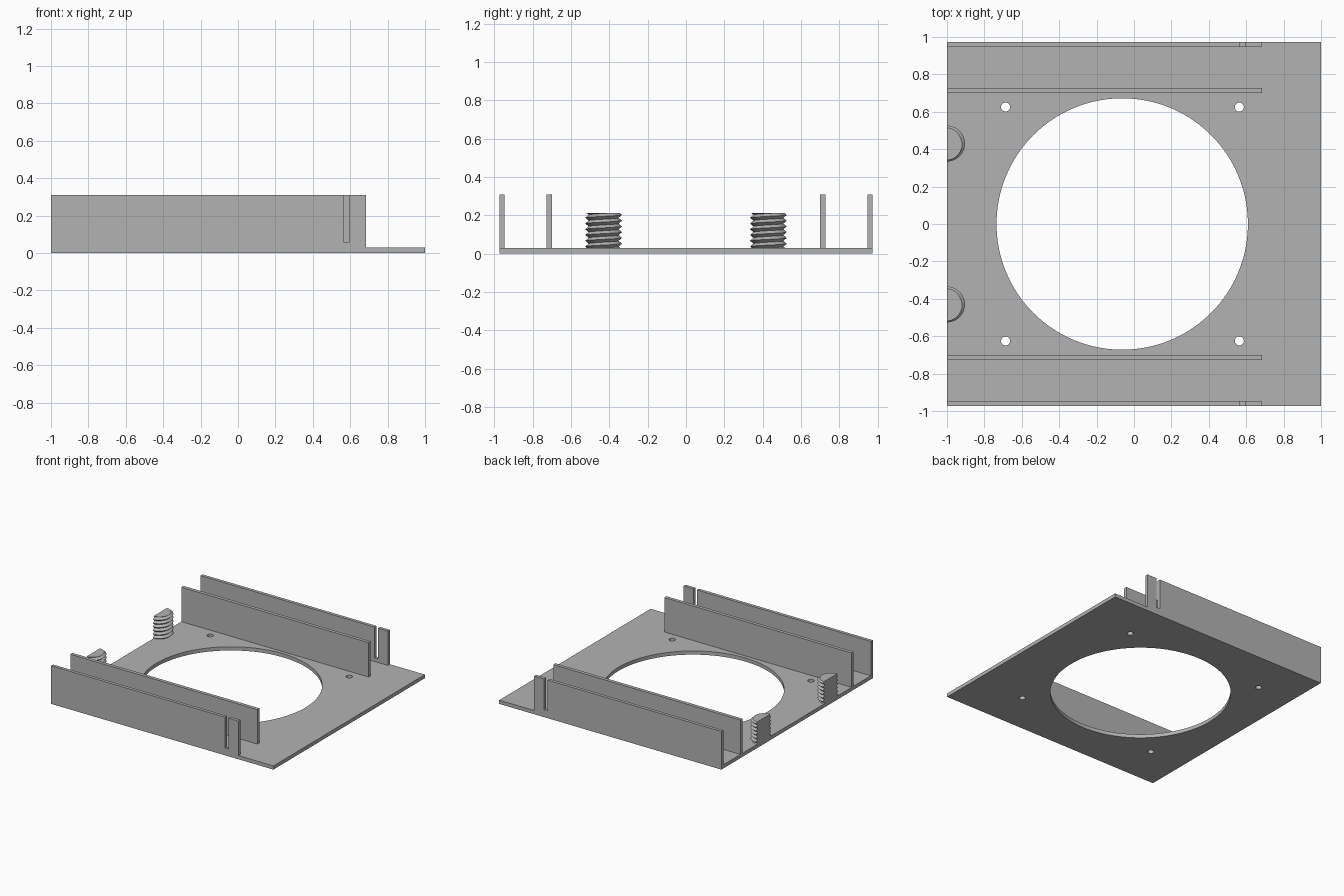
import bpy, bmesh, math

cube = bpy.data.objects.get("Cube")
if cube:
    bpy.data.objects.remove(cube, do_unlink=True)

grey = bpy.data.materials.new("plain grey")
grey.use_nodes = True
COLOUR = (0.45, 0.45, 0.45, 1)
grey.diffuse_color = COLOUR
grey.node_tree.nodes["Principled BSDF"].inputs["Base Color"].default_value = COLOUR

HALF_Y = 0.973
BASE_TOP = 0.03
WALL_TOP = 0.31
WALL_END = 0.685


def make_object(name, bm):
    bmesh.ops.recalc_face_normals(bm, faces=bm.faces)
    mesh = bpy.data.meshes.new(name)
    bm.to_mesh(mesh)
    bm.free()
    mesh.materials.append(grey)
    obj = bpy.data.objects.new(name, mesh)
    bpy.context.collection.objects.link(obj)
    return obj


def extrude_profile(name, points, direction):
    """Close a flat outline and push it along a direction."""
    bm = bmesh.new()
    face = bm.faces.new([bm.verts.new(p) for p in points])
    ext = bmesh.ops.extrude_face_region(bm, geom=[face], use_keep_orig=True)
    moved = [g for g in ext["geom"] if isinstance(g, bmesh.types.BMVert)]
    bmesh.ops.translate(bm, verts=moved, vec=direction)
    return make_object(name, bm)


def drill(target, x, y, radius, segments):
    """Cut a round hole straight through the plate."""
    ring = [(x + radius * math.cos(math.tau * i / segments),
             y + radius * math.sin(math.tau * i / segments), -0.1)
            for i in range(segments)]
    cutter = extrude_profile("hole_cutter", ring, (0, 0, 0.3))
    cutter.hide_render = True
    mod = target.modifiers.new("hole", "BOOLEAN")
    mod.operation = "DIFFERENCE"
    mod.solver = "EXACT"
    mod.object = cutter
    bpy.context.view_layer.objects.active = target
    bpy.ops.object.modifier_apply(modifier=mod.name)
    bpy.data.objects.remove(cutter, do_unlink=True)


# Base plate with the large opening and four screw holes
plate = extrude_profile(
    "base_plate",
    [(-1, -HALF_Y, 0), (1, -HALF_Y, 0), (1, HALF_Y, 0), (-1, HALF_Y, 0)],
    (0, 0, BASE_TOP))
drill(plate, -0.063, 0, 0.672, 128)
for hx in (-0.687, 0.563):
    for hy in (-0.625, 0.625):
        drill(plate, hx, hy, 0.024, 32)

# Rails: plain inner walls, outer walls with a narrow slot open at the top
inner = [(-1, BASE_TOP), (WALL_END, BASE_TOP), (WALL_END, WALL_TOP), (-1, WALL_TOP)]
outer = inner[:3] + [(0.597, WALL_TOP), (0.597, 0.06),
                     (0.565, 0.06), (0.565, WALL_TOP)] + inner[3:]
for side, label in ((1, "back"), (-1, "front")):
    for kind, profile, y, thick in (("inner", inner, 0.70, 0.028),
                                    ("outer", outer, HALF_Y - 0.026, 0.026)):
        extrude_profile(f"{label}_{kind}_wall",
                        [(x, side * y, z) for x, z in profile],
                        (0, side * thick, 0))


def threaded_half_post(name, y, z0=BASE_TOP, z1=0.212, pitch=0.03,
                       r_out=0.096, r_in=0.078, steps=24):
    """Half of a screw, sliced flat along the plate's edge."""
    bm = bmesh.new()
    rows = 2 * int((z1 - z0) / pitch + 4)
    columns = []
    for i in range(steps + 1):
        angle = math.pi * (i / steps - 0.5)
        shift = pitch * angle / math.tau
        column = []
        for k in range(rows + 1):
            z = min(max(z0 + shift + pitch * (k / 2 - 1), z0), z1)
            phase = ((z - z0 - shift) / pitch) % 1
            r = r_out - (r_out - r_in) * abs(2 * phase - 1)
            column.append(bm.verts.new((-1 + r * math.cos(angle),
                                        y + r * math.sin(angle), z)))
        columns.append(column)
    for a, b in zip(columns, columns[1:]):
        for k in range(rows):
            bm.faces.new((a[k], b[k], b[k + 1], a[k + 1]))
    # Flat ends and flat sliced side
    bm.faces.new([c[-1] for c in columns])
    bm.faces.new([c[0] for c in reversed(columns)])
    bm.faces.new(columns[0] + columns[-1][::-1])
    bmesh.ops.remove_doubles(bm, verts=bm.verts, dist=0.00001)
    return make_object(name, bm)


posts = [threaded_half_post("back_threaded_post", 0.43),
         threaded_half_post("front_threaded_post", -0.43)]

# Smooth the round surfaces, keep the edges crisp
bpy.ops.object.select_all(action="DESELECT")
for obj in [plate] + posts:
    obj.select_set(True)
bpy.context.view_layer.objects.active = plate
bpy.ops.object.shade_smooth_by_angle(angle=math.radians(25))
